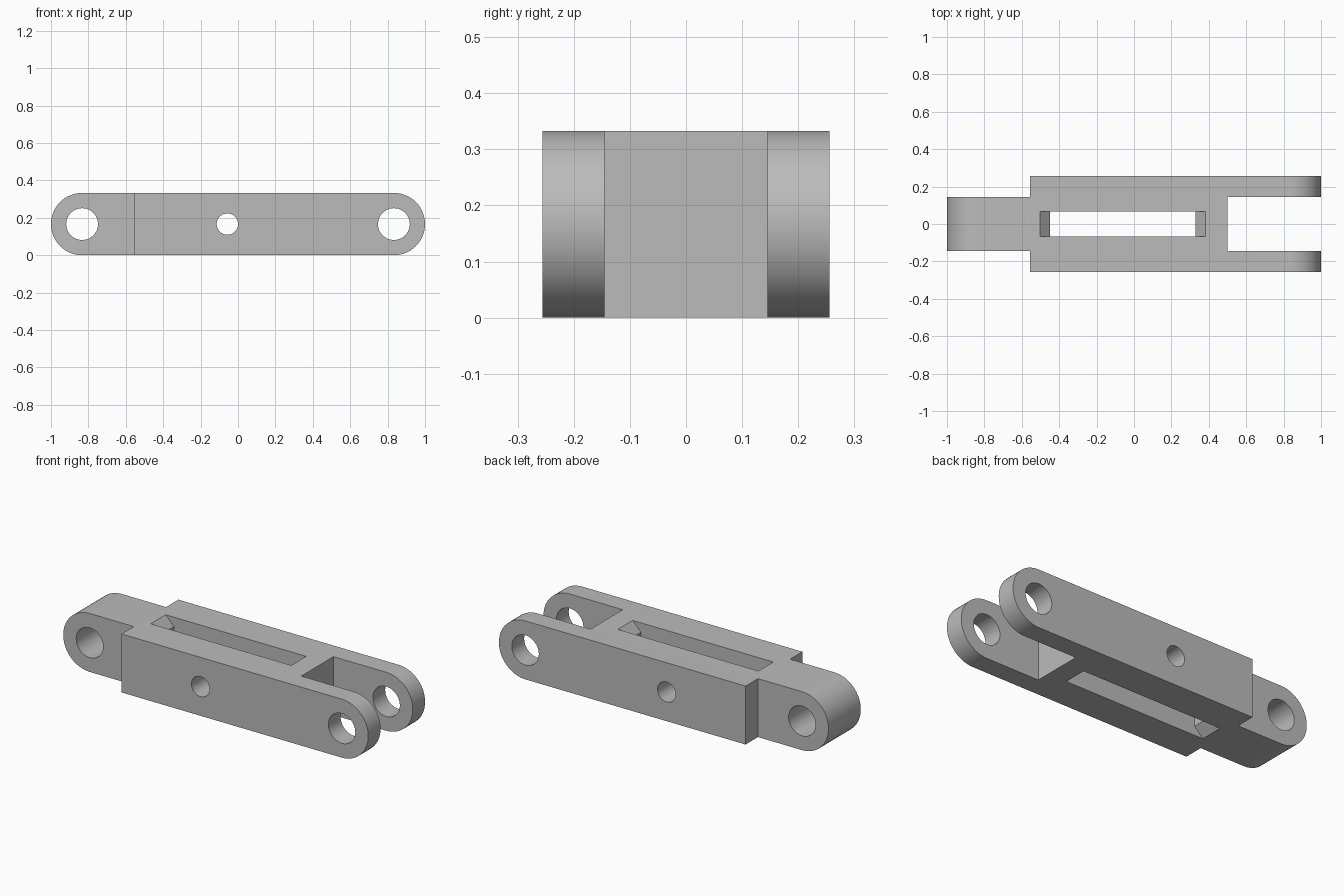
import bpy, bmesh
from math import sin, cos, pi, radians

if "Cube" in bpy.data.objects:
    bpy.data.objects.remove(bpy.data.objects["Cube"], do_unlink=True)

R = 0.1665          # half height and end radius
HALF_W = 0.256      # half width of the body
TONGUE = 0.145      # half width of tongue and fork gap
PIN_X = 1 - R

steel = bpy.data.materials.new("plain grey")
steel.use_nodes = True
grey = (0.5, 0.5, 0.5, 1)
steel.diffuse_color = grey
steel.node_tree.nodes["Principled BSDF"].inputs["Base Color"].default_value = grey


def prism(name, profile, y0, y1):
    """Extrude an (x, z) outline along y."""
    bm = bmesh.new()
    face = bm.faces.new([bm.verts.new((x, y0, z)) for x, z in profile])
    side = bmesh.ops.extrude_face_region(bm, geom=[face])["geom"]
    moved = [v for v in side if isinstance(v, bmesh.types.BMVert)]
    bmesh.ops.translate(bm, verts=moved, vec=(0, y1 - y0, 0))
    bmesh.ops.recalc_face_normals(bm, faces=bm.faces)
    mesh = bpy.data.meshes.new(name)
    bm.to_mesh(mesh)
    bm.free()
    mesh.materials.append(steel)
    ob = bpy.data.objects.new(name, mesh)
    bpy.context.collection.objects.link(ob)
    return ob


def arc(cx, r, start, end, n):
    return [(cx + r * cos(start + (end - start) * i / n),
             R + r * sin(start + (end - start) * i / n)) for i in range(n + 1)]


def box(x0, x1):
    return [(x0, -0.1), (x1, -0.1), (x1, 0.5), (x0, 0.5)]


def hole(x, r):
    return arc(x, r, 0, 2 * pi, 48)[:-1]


# Round-ended bar
link = prism("link_body", arc(PIN_X, R, -pi / 2, pi / 2, 32)
             + arc(-PIN_X, R, pi / 2, 3 * pi / 2, 32), -HALF_W, HALF_W)

# Slot outline with chamfered rims at both ends
x0, x1, c, top = -0.45, 0.33, 0.053, 2 * R
slot = [(x0 - c, -0.1), (x1 + c, -0.1), (x1 + c, 0), (x1, c), (x1, top - c),
        (x1 + c, top), (x1 + c, 0.5), (x0 - c, 0.5), (x0 - c, top),
        (x0, top - c), (x0, c), (x0 - c, 0)]

cutters = [
    prism("tongue_cut_front", box(-1.2, -0.555), -0.5, -TONGUE),
    prism("tongue_cut_back", box(-1.2, -0.555), TONGUE, 0.5),
    prism("fork_gap_cut", box(0.5, 1.2), -TONGUE, TONGUE),
    prism("slot_cut", slot, -0.067, 0.067),
    prism("fork_pin_cut", hole(PIN_X, 0.085), -0.5, 0.5),
    prism("tongue_pin_cut", hole(-PIN_X, 0.085), -0.5, 0.5),
    prism("cross_pin_cut", hole(-0.057, 0.057), -0.5, 0.5),
]

# Cut every opening, then drop the cutters
bpy.context.view_layer.objects.active = link
for ob in bpy.context.selected_objects:
    ob.select_set(False)
link.select_set(True)
for cutter in cutters:
    cutter.hide_render = True
    mod = link.modifiers.new(cutter.name, "BOOLEAN")
    mod.operation = "DIFFERENCE"
    mod.solver = "EXACT"
    mod.object = cutter
    bpy.ops.object.modifier_apply(modifier=mod.name)
    bpy.data.objects.remove(cutter, do_unlink=True)

bpy.ops.object.shade_smooth_by_angle(angle=radians(30))
